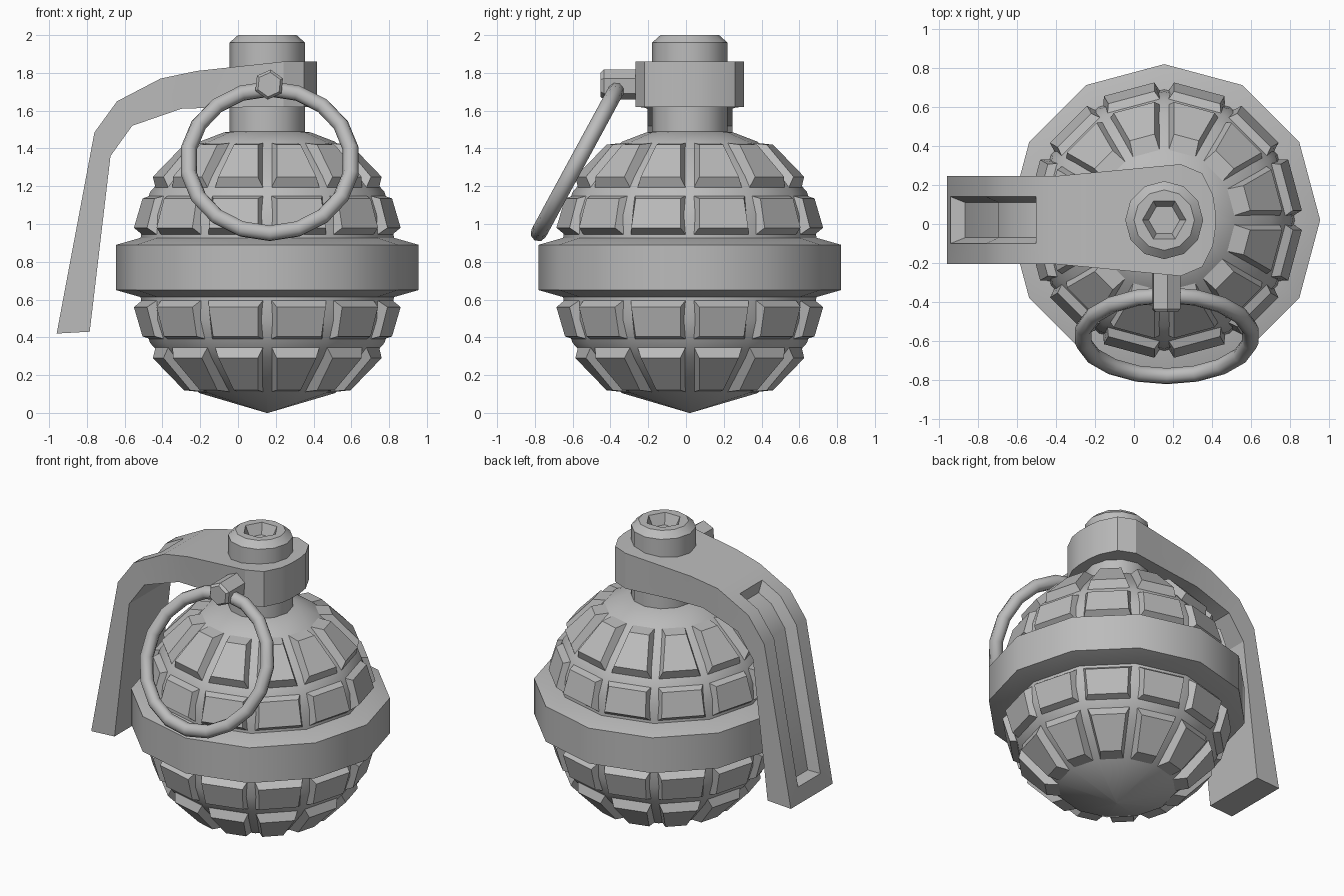
import bpy, bmesh
from math import pi, sin, cos, tan, radians
from mathutils import Matrix, Vector

if "Cube" in bpy.data.objects:
    bpy.data.objects.remove(bpy.data.objects["Cube"])

CX, CY, MID = 0.155, 0.02, 0.77      # body axis and mirror height
SIDES = 12
STEP = 2 * pi / SIDES

grey = bpy.data.materials.new("grey metal")
grey.use_nodes = True
colour = (0.5, 0.5, 0.5, 1)
grey.diffuse_color = colour
grey.node_tree.nodes["Principled BSDF"].inputs["Base Color"].default_value = colour


def finish(name, bm, smooth=None):
    """Turn a bmesh into a named object."""
    bmesh.ops.recalc_face_normals(bm, faces=bm.faces)
    mesh = bpy.data.meshes.new(name)
    bm.to_mesh(mesh)
    bm.free()
    mesh.materials.append(grey)
    ob = bpy.data.objects.new(name, mesh)
    bpy.context.collection.objects.link(ob)
    if smooth:
        bpy.ops.object.select_all(action='DESELECT')
        bpy.context.view_layer.objects.active = ob
        ob.select_set(True)
        bpy.ops.object.shade_smooth_by_angle(angle=radians(smooth))
    return ob


def bridge(bm, a, b):
    n = len(a)
    for i in range(n):
        bm.faces.new((a[i], a[(i + 1) % n], b[(i + 1) % n], b[i]))


def lathe(name, profile, smooth, hex_from=None, closed=False):
    """Spin (radius, z) points; rings from hex_from on become hexagons."""
    bm = bmesh.new()
    rings = []
    for k, (r, z) in enumerate(profile):
        ring = []
        for i in range(SIDES):
            flat = cos(pi / 6) if hex_from is not None and k >= hex_from and i % 2 else 1
            ring.append(bm.verts.new((CX + r * flat * cos(i * STEP),
                                      CY + r * flat * sin(i * STEP), z)))
        rings.append(ring)
    for a, b in zip(rings, rings[1:]):
        bridge(bm, a, b)
    if closed:
        bridge(bm, rings[-1], rings[0])
    else:
        bm.faces.new(rings[0])
        bm.faces.new(rings[-1])
    return finish(name, bm, smooth)


# Body core, symmetrical about its middle apart from the tips
upper = [(0.67, 0.93), (0.66, 1.05), (0.62, 1.17), (0.55, 1.25), (0.36, 1.435)]
lower = [(r, 2 * MID - z) for r, z in reversed(upper)]
lathe("body", [(0.004, 0.0)] + lower + upper + [(0.23, 1.485), (0.1, 1.5)], 35)

# Wide belt
lathe("belt", [(0.66, 0.61), (0.8, 0.65), (0.8, 0.89), (0.66, 0.93)], 35)

# Neck and cap with a hexagonal socket
lathe("neck_cap", [(0.2, 1.46), (0.2, 1.96), (0.155, 2.0), (0.112, 2.0),
                   (0.08, 1.93), (0.03, 1.93)], 32, hex_from=3)


# Raised plates: each row gives (distance, z) of base and face, low then high
def plate_row(name, base, face):
    bm = bmesh.new()
    for mirrored in (False, True):
        for k in range(SIDES):
            turn = Matrix.Rotation((k + 0.5) * STEP, 3, 'Z')
            loops = []
            for points, gap in ((base, 0.02), (face, 0.052)):
                loop = []
                for (d, z), sides in zip(points, ((-1, 1), (1, -1))):
                    half = d * tan(STEP / 2) - gap
                    for s in sides:
                        h = 2 * MID - z if mirrored else z
                        p = turn @ Vector((d, s * half, h))
                        loop.append(bm.verts.new(p + Vector((CX, CY, 0))))
                loops.append(loop)
            bridge(bm, *loops)
            bm.faces.new(loops[0])
            bm.faces.new(loops[1])
    return finish(name, bm)


plate_row("middle_plates", [(0.64, 0.94), (0.60, 1.15)], [(0.695, 0.98), (0.651, 1.135)])
plate_row("end_plates", [(0.575, 1.185), (0.34, 1.43)], [(0.598, 1.25), (0.439, 1.42)])

# Lever and collar: columns of top x, z, bottom x, z and half width
columns = [
    (-0.96, 0.42, -0.785, 0.43, 0.225),
    (-0.76, 1.485, -0.675, 1.36, 0.225),
    (-0.64, 1.65, -0.56, 1.52, 0.225),
    (-0.41, 1.77, -0.30, 1.61, 0.225),
    (-0.22, 1.81, -0.10, 1.617, 0.243),
    (0.24, 1.86, 0.24, 1.62, 0.287),
    (0.35, 1.86, 0.35, 1.62, 0.24),
    (0.405, 1.86, 0.405, 1.62, 0.13),
    (0.417, 1.86, 0.417, 1.62, 0.05),
]
bm = bmesh.new()
loops = [[bm.verts.new(p) for p in ((tx, CY - w, tz), (tx, CY + w, tz),
                                    (bx, CY + w, bz), (bx, CY - w, bz))]
         for tx, tz, bx, bz, w in columns]
slot = []
for i, (a, b) in enumerate(zip(loops, loops[1:])):
    bridge(bm, a, b)
    if i < 3:
        bm.faces.ensure_lookup_table()
        slot.append(bm.faces[-4])
bm.faces.new(loops[0])
bm.faces.new(loops[-1])
bmesh.ops.recalc_face_normals(bm, faces=bm.faces)
# Long sunken slot on the outside of the lever
bmesh.ops.inset_region(bm, faces=slot, thickness=0.105, use_even_offset=True)
bmesh.ops.inset_region(bm, faces=slot, thickness=0.03, depth=-0.07, use_even_offset=True)
finish("lever_collar", bm, 28)

# Pin sticking out of the collar front
bm = bmesh.new()
pin = []
for r, y in ((0.08, -0.2), (0.08, -0.435), (0.065, -0.452)):
    pin.append([bm.verts.new((0.165 + r * sin(i * pi / 3 + 0.1), y,
                              1.738 + r * cos(i * pi / 3 + 0.1))) for i in range(6)])
bridge(bm, pin[0], pin[1])
bridge(bm, pin[1], pin[2])
bm.faces.new(pin[0])
bm.faces.new(pin[2])
finish("pin", bm)

# Pull ring hanging from the pin at a slant
bm = bmesh.new()
tilt = Matrix.Translation((0.168, -0.573, 1.333)) @ Matrix.Rotation(radians(61.5), 4, 'X')
rings = []
for i in range(18):
    a = i * 2 * pi / 18 + pi / 2
    ring = []
    for j in range(8):
        b = j * pi / 4
        r = 0.435 + 0.043 * cos(b)
        ring.append(bm.verts.new(tilt @ Vector((r * cos(a), r * sin(a), 0.043 * sin(b)))))
    rings.append(ring)
for i in range(18):
    bridge(bm, rings[i - 1], rings[i])
finish("pull_ring", bm, 50)
